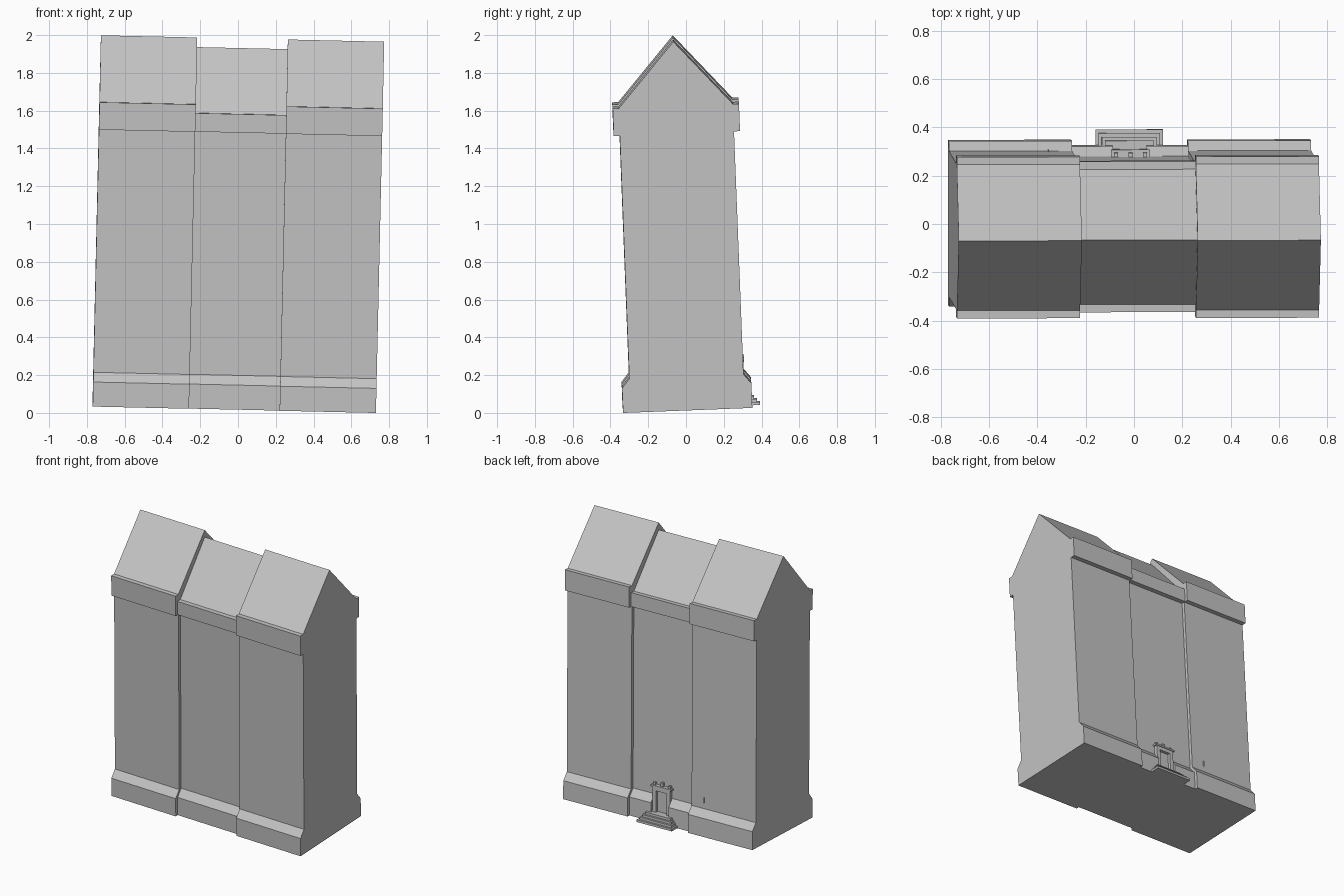
import bpy
import bmesh
from mathutils import Matrix, Euler

cube = bpy.data.objects.get("Cube")
if cube:
    bpy.data.objects.remove(cube, do_unlink=True)

stone = bpy.data.materials.new("pale_grey_stone")
stone.use_nodes = True
GREY = (0.55, 0.55, 0.55, 1)
stone.diffuse_color = GREY
stone.node_tree.nodes["Principled BSDF"].inputs["Base Color"].default_value = GREY

# The whole building leans slightly
LEAN = Matrix.Translation((-0.02, 0.0075, 0.03)) @ Euler((0.039, 0.0225, 0.002)).to_matrix().to_4x4()


def make_object(name, bm):
    bmesh.ops.recalc_face_normals(bm, faces=bm.faces)
    mesh = bpy.data.meshes.new(name)
    bm.to_mesh(mesh)
    bm.free()
    mesh.materials.append(stone)
    obj = bpy.data.objects.new(name, mesh)
    obj.matrix_world = LEAN
    bpy.context.collection.objects.link(obj)
    return obj


def box(name, x0, x1, y0, y1, z0, z1):
    bm = bmesh.new()
    bmesh.ops.create_cube(bm, size=1)
    for v in bm.verts:
        v.co.x = x1 if v.co.x > 0 else x0
        v.co.y = y1 if v.co.y > 0 else y0
        v.co.z = z1 if v.co.z > 0 else z0
    return make_object(name, bm)


def wing(name, x0, x1, half, eave_top, ridge):
    """Extrude a symmetric gable section: plinth, wall, eave band, roof."""
    side = [(half, 0), (half, 0.13), (half - 0.04, 0.18), (half - 0.04, 1.467),
            (half - 0.008, 1.467), (half - 0.008, eave_top), (half - 0.04, eave_top)]
    section = side + [(0, ridge)] + [(-y, z) for y, z in reversed(side)]
    bm = bmesh.new()
    face = bm.faces.new([bm.verts.new((x0, y, z)) for y, z in section])
    ext = bmesh.ops.extrude_face_region(bm, geom=[face])
    moved = [g for g in ext["geom"] if isinstance(g, bmesh.types.BMVert)]
    bmesh.ops.translate(bm, verts=moved, vec=(x1 - x0, 0, 0))
    return make_object(name, bm)


# Main building
wing("right_wing", -0.75, -0.24, 0.3425, 1.612, 1.954)
wing("left_wing", 0.24, 0.75, 0.3425, 1.612, 1.954)
centre = wing("centre_block", -0.24, 0.24, 0.32, 1.565, 1.903)

# Doorway notch through the rear plinth
cutter = box("doorway_cutter", -0.07, 0.07, 0.279, 0.5, 0.06, 0.24)
cutter.hide_render = True
cutter.hide_viewport = True
cut = centre.modifiers.new("doorway", "BOOLEAN")
cut.operation = "DIFFERENCE"
cut.solver = "EXACT"
cut.object = cutter

# Rear steps
for i in range(4):
    half = 0.14 - i * 0.013
    box(f"step_{i + 1}", -half, half, 0.27, 0.385 - i * 0.015, i * 0.016, (i + 1) * 0.016)

# Door and its surround
box("door_panel", -0.045, 0.045, 0.27, 0.285, 0.06, 0.22)
for side, name in ((-1, "right_jamb"), (1, "left_jamb")):
    a, b = sorted((side * 0.042, side * 0.07))
    box(name, a, b, 0.27, 0.305, 0.06, 0.235)
box("lintel", -0.07, 0.07, 0.27, 0.305, 0.215, 0.24)
box("door_cornice", -0.08, 0.08, 0.27, 0.31, 0.24, 0.252)

# Small ornaments above the cornice
for i, x in enumerate((-0.06, 0, 0.06)):
    tall = 0.278 if x == 0 else 0.268
    box(f"finial_{i + 1}", x - 0.009, x + 0.009, 0.27, 0.298, 0.252, tall)

# Slim post on the rear wall
box("wall_post", -0.342, -0.338, 0.29, 0.31, 0.22, 0.26)
